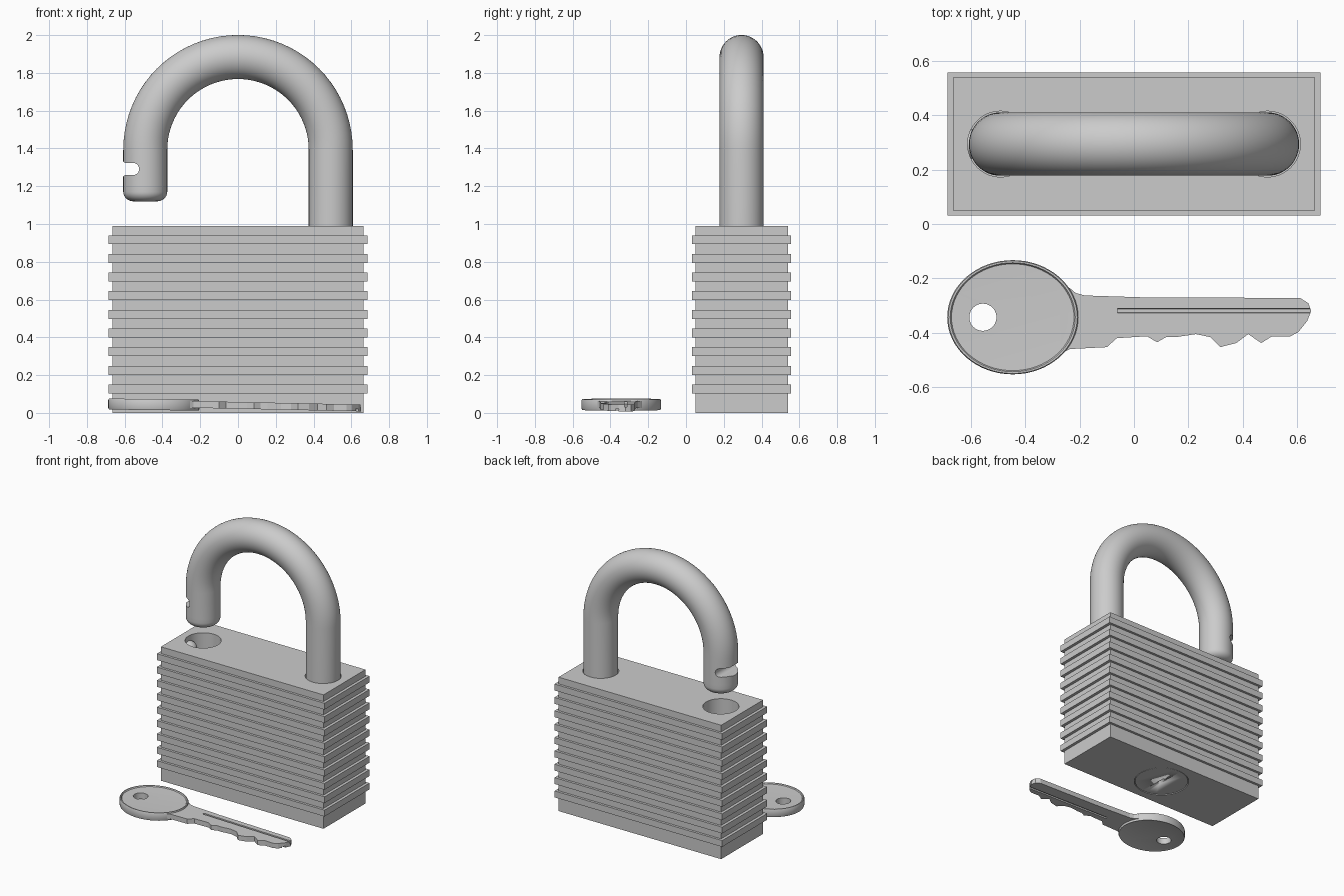
import bpy, bmesh
from math import sin, cos, pi, radians
from mathutils import Vector

if "Cube" in bpy.data.objects:
    bpy.data.objects.remove(bpy.data.objects["Cube"])


def loft(name, rings, smooth=True):
    """Skin a list of equal-length point rings and cap both ends."""
    bm = bmesh.new()
    vs = [[bm.verts.new(p) for p in ring] for ring in rings]
    n = len(rings[0])
    for a, b in zip(vs, vs[1:]):
        for i in range(n):
            j = (i + 1) % n
            bm.faces.new((a[i], a[j], b[j], b[i]))
    bm.faces.new(vs[0][::-1])
    bm.faces.new(vs[-1])
    bmesh.ops.recalc_face_normals(bm, faces=bm.faces)
    me = bpy.data.meshes.new(name)
    bm.to_mesh(me)
    bm.free()
    ob = bpy.data.objects.new(name, me)
    bpy.context.collection.objects.link(ob)
    if smooth:
        shade(ob)
    return ob


def shade(ob):
    bpy.ops.object.select_all(action='DESELECT')
    ob.select_set(True)
    bpy.context.view_layer.objects.active = ob
    bpy.ops.object.shade_smooth_by_angle(angle=radians(35))


def disc(x, y, z, rx, ry=None, n=64):
    ry = ry or rx
    return [(x + rx * cos(2 * pi * i / n), y + ry * sin(2 * pi * i / n), z) for i in range(n)]


def rect(x, y, z, hx, hy):
    return [(x - hx, y - hy, z), (x + hx, y - hy, z), (x + hx, y + hy, z), (x - hx, y + hy, z)]


def cut(ob, cutter):
    m = ob.modifiers.new("cut", 'BOOLEAN')
    m.operation, m.solver, m.object = 'DIFFERENCE', 'EXACT', cutter
    bpy.ops.object.select_all(action='DESELECT')
    ob.select_set(True)
    bpy.context.view_layer.objects.active = ob
    bpy.ops.object.modifier_apply(modifier=m.name)
    bpy.data.objects.remove(cutter)


def tilt(rings, slope, x0):
    return [[(x, y, z - slope * (x - x0)) for x, y, z in r] for r in rings]


YC, LEG, R, T = 0.294, 0.491, 0.491, 0.1165

# Laminated body: nine wide plates alternating with the narrower core
CORE, PLATE = (0.665, 0.245), (0.686, 0.263)
body_rings = [rect(0, YC, 0, *CORE)]
for k in range(9):
    z = 0.103 + 0.0988 * k
    for zz, size in ((z, CORE), (z, PLATE), (z + 0.047, PLATE), (z + 0.047, CORE)):
        body_rings.append(rect(0, YC, zz, *size))
body_rings.append(rect(0, YC, 0.99, *CORE))
body = loft("lock_body", body_rings, smooth=False)

# Shackle sockets and the lock cylinder recess
for s in (-1, 1):
    cut(body, loft("socket_cutter", [disc(s * LEG, YC, 0.68, 0.121), disc(s * LEG, YC, 1.1, 0.121)]))
cut(body, loft("plug_cutter", [disc(0, YC, -0.1, 0.187), disc(0, YC, 0.03, 0.187)]))

# Lock cylinder with keyhole
plug = loft("lock_cylinder", [disc(0, YC, 0.002, 0.182), disc(0, YC, 0.12, 0.182)])
cut(plug, loft("keyhole_cutter", [rect(0, YC, -0.05, 0.012, 0.035), rect(0, YC, 0.08, 0.012, 0.035)]))

# Locking ball inside the open socket
ball = loft("locking_ball", [disc(-0.605, YC, 0.90 + 0.055 * sin(a), 0.055 * cos(a), n=24)
                             for a in [radians(-85 + 170 * i / 12) for i in range(13)]])

# Shackle: round bar swept down one leg, over the arch and to the free end
path = [(LEG, 0.72, 0, T), (LEG, 1.0, 0, T)]
path += [(R * cos(pi * i / 40), 1.393 + R * sin(pi * i / 40), pi * i / 40, T) for i in range(41)]
path += [(-LEG, 1.2, pi, T)]
for i in range(9):
    a = pi / 2 * i / 8
    path.append((-LEG, 1.17 - 0.05 * sin(a), pi, T - 0.055 * (1 - cos(a))))
rings = []
for x, z, ang, r in path:
    rings.append([(x + r * cos(t) * cos(ang), YC + r * sin(t), z + r * cos(t) * sin(ang))
                  for t in [2 * pi * i / 48 for i in range(48)]])
shackle = loft("shackle", rings)

# Rounded, slightly flared notch near the free end
notch = [(-0.70, 1.37), (-0.615, 1.335), (-0.597, 1.323)]
notch += [(-0.555 + 0.032 * cos(a), 1.291 + 0.032 * sin(a))
          for a in [pi / 2 - pi * i / 12 for i in range(13)]]
notch += [(-0.597, 1.259), (-0.615, 1.247), (-0.70, 1.21)]
cut(shackle, loft("notch_cutter", [[(x, y, z) for x, z in notch] for y in (0.1, 0.5)]))
shade(shackle)

# Key bow: oval disc with a raised rim and a ring hole
KX, KY = -0.446, -0.343
profile = [(0.95, 0.018), (0.985, 0.015), (1, 0.022), (1, 0.066), (0.985, 0.073),
           (0.955, 0.073), (0.935, 0.066), (0.5, 0.063)]
bow = loft("key_bow", tilt([disc(KX, KY, z, 0.241 * r, 0.21 * r) for r, z in profile], 0.012, KX))
cut(bow, loft("ring_hole_cutter", [disc(-0.556, KY, -0.1, 0.05, n=40), disc(-0.556, KY, 0.2, 0.05, n=40)]))
shade(bow)

# Key blade: toothed outline, thin and slightly tilted
outline = [(-0.27, -0.22), (-0.236, -0.236), (-0.214, -0.254), (-0.18, -0.263), (0.04, -0.27),
           (0.611, -0.272), (0.641, -0.291), (0.652, -0.32), (0.637, -0.357), (0.604, -0.398),
           (0.575, -0.413), (0.508, -0.413), (0.468, -0.438), (0.42, -0.405), (0.376, -0.438),
           (0.317, -0.453), (0.28, -0.416), (0.228, -0.405), (0.155, -0.416), (0.118, -0.416),
           (0.085, -0.435), (0.048, -0.413), (-0.063, -0.42), (-0.1, -0.453), (-0.236, -0.46),
           (-0.27, -0.478)]
blade = loft("key_blade", tilt([[(x, y, z) for x, y in outline] for z in (0.026, 0.062)], 0.021, -0.2),
             smooth=False)

# Long grooves milled in both faces of the blade
for y, z0, z1 in ((-0.319, 0.049, 0.1), (-0.365, -0.02, 0.037)):
    cut(blade, loft("groove_cutter",
                    tilt([rect(0.34, y, z0, 0.40, 0.007), rect(0.34, y, z1, 0.40, 0.009)], 0.021, -0.2)))
